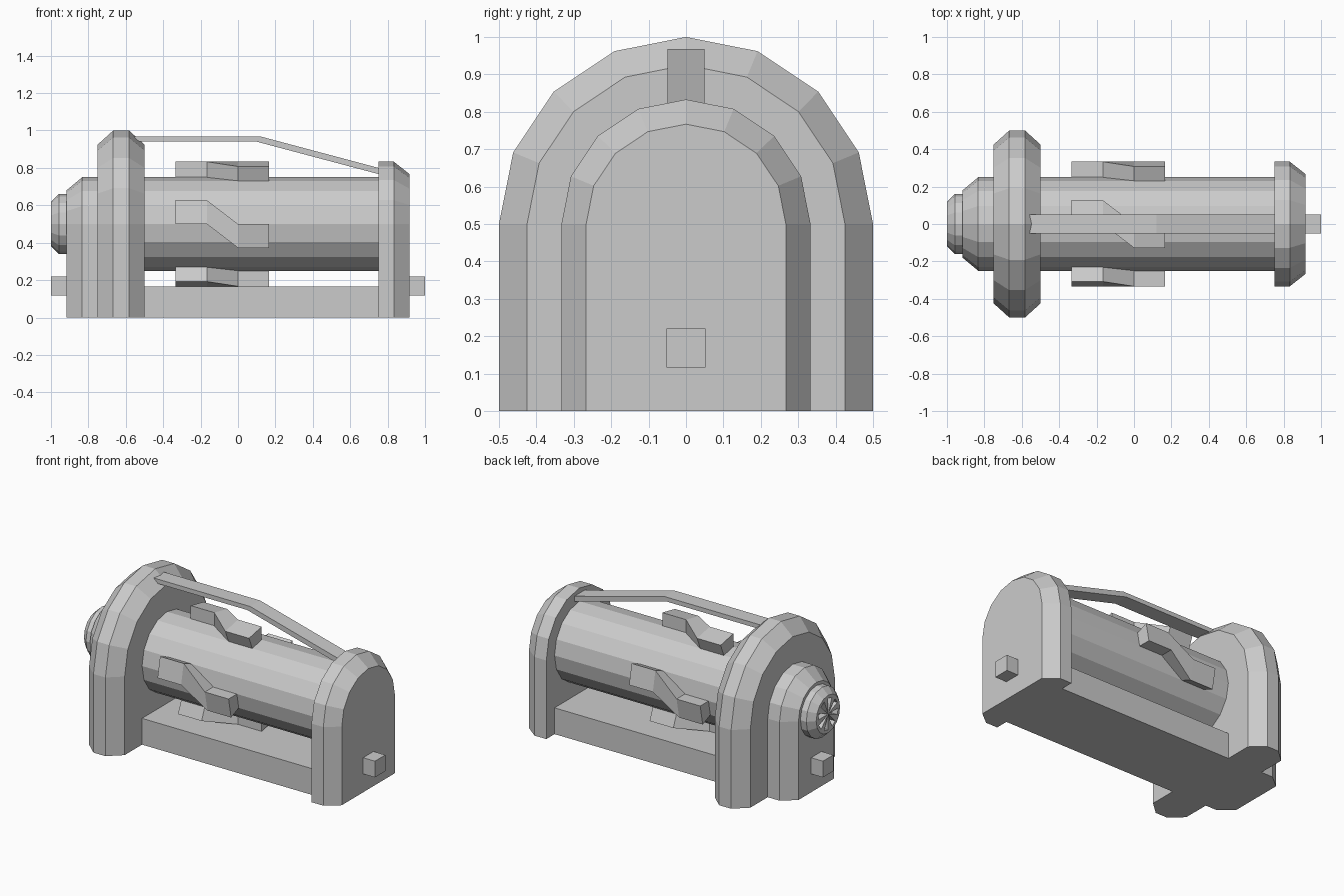
import bpy, bmesh
from math import sin, cos, pi, atan2

if "Cube" in bpy.data.objects:
    bpy.data.objects.remove(bpy.data.objects["Cube"])

CZ = 0.5            # height of the main axis
STEP = pi / 8       # 16-sided rounding


def finish(name, bm):
    bmesh.ops.recalc_face_normals(bm, faces=bm.faces)
    me = bpy.data.meshes.new(name)
    bm.to_mesh(me)
    bm.free()
    ob = bpy.data.objects.new(name, me)
    bpy.context.collection.objects.link(ob)
    return ob


def loft_bm(rings, closed=True):
    """Skin a list of equal-length point rings and cap both ends."""
    bm = bmesh.new()
    vs = [[bm.verts.new(p) for p in ring] for ring in rings]
    n = len(vs[0])
    for a, b in zip(vs, vs[1:]):
        for i in range(n):
            j = (i + 1) % n
            bm.faces.new((a[i], a[j], b[j], b[i]))
    first = bm.faces.new(vs[0])
    bm.faces.new(vs[-1][::-1])
    bmesh.ops.recalc_face_normals(bm, faces=bm.faces)
    return bm, first


def circle(x, r):
    return [(x, r * cos(i * STEP), CZ + r * sin(i * STEP)) for i in range(16)]


def arch(x, r):
    top = [(x, r * cos(i * STEP), CZ + r * sin(i * STEP)) for i in range(9)]
    return top + [(x, -r, 0), (x, r, 0)]


def loft(name, shape, sections):
    return finish(name, loft_bm([shape(x, r) for x, r in sections])[0])


def prism(name, outline, half_y):
    """Extrude an x-z outline symmetrically along y."""
    rings = [[(x, y, z) for x, z in outline] for y in (-half_y, half_y)]
    return finish(name, loft_bm(rings)[0])


def box(name, x0, x1, z0, z1, half_y):
    return prism(name, [(x0, z0), (x1, z0), (x1, z1), (x0, z1)], half_y)


# Arched housings and central drum
loft("large_collar", arch, [(-.75, .425), (-.667, .5), (-.583, .5), (-.5, .425)])
loft("left_housing", arch, [(-.917, .18), (-.833, .25), (-.74, .25)])
loft("right_housing", arch, [(.75, .333), (.833, .333), (.917, .267)])
loft("drum", circle, [(-.51, .25), (.76, .25)])

# Base and side pegs
box("base", -.51, .76, 0, .167, .25)
box("left_peg", -1, -.91, .117, .22, .052)
box("right_peg", .91, 1, .117, .22, .052)

# Bent carrying bar
prism("top_bar", [(-.58, .94), (.1, .94), (.77, .762), (.77, .795),
                  (.12, .968), (-.58, .968)], .05)

# Four stepped lugs wrapped around the drum
for k, side in enumerate(("front", "top", "back", "bottom")):
    rings = []
    for x, low in ((-.333, 0), (-.167, 0), (0, -1), (.167, -1)):
        a0 = k * pi / 2 + low * STEP
        rings.append([(x, -r * cos(a), CZ + r * sin(a)) for r, a in
                      ((.245, a0), (.333, a0), (.333, a0 + STEP), (.245, a0 + STEP))])
    finish(side + "_lug", loft_bm(rings)[0])

# Round vent nozzle with recessed wedge slots in its end
bm, cap = loft_bm([circle(x, r) for x, r in
                   ((-1, .1), (-1, .12), (-.958, .16), (-.91, .16))])
fan = bmesh.ops.poke(bm, faces=[cap])["faces"]
fan.sort(key=lambda f: atan2(f.calc_center_median().z - CZ, f.calc_center_median().y))
slots = bmesh.ops.extrude_discrete_faces(bm, faces=fan[::2])["faces"]
bmesh.ops.translate(bm, verts=list({v for f in slots for v in f.verts}), vec=(.04, 0, 0))
finish("vent_nozzle", bm)
